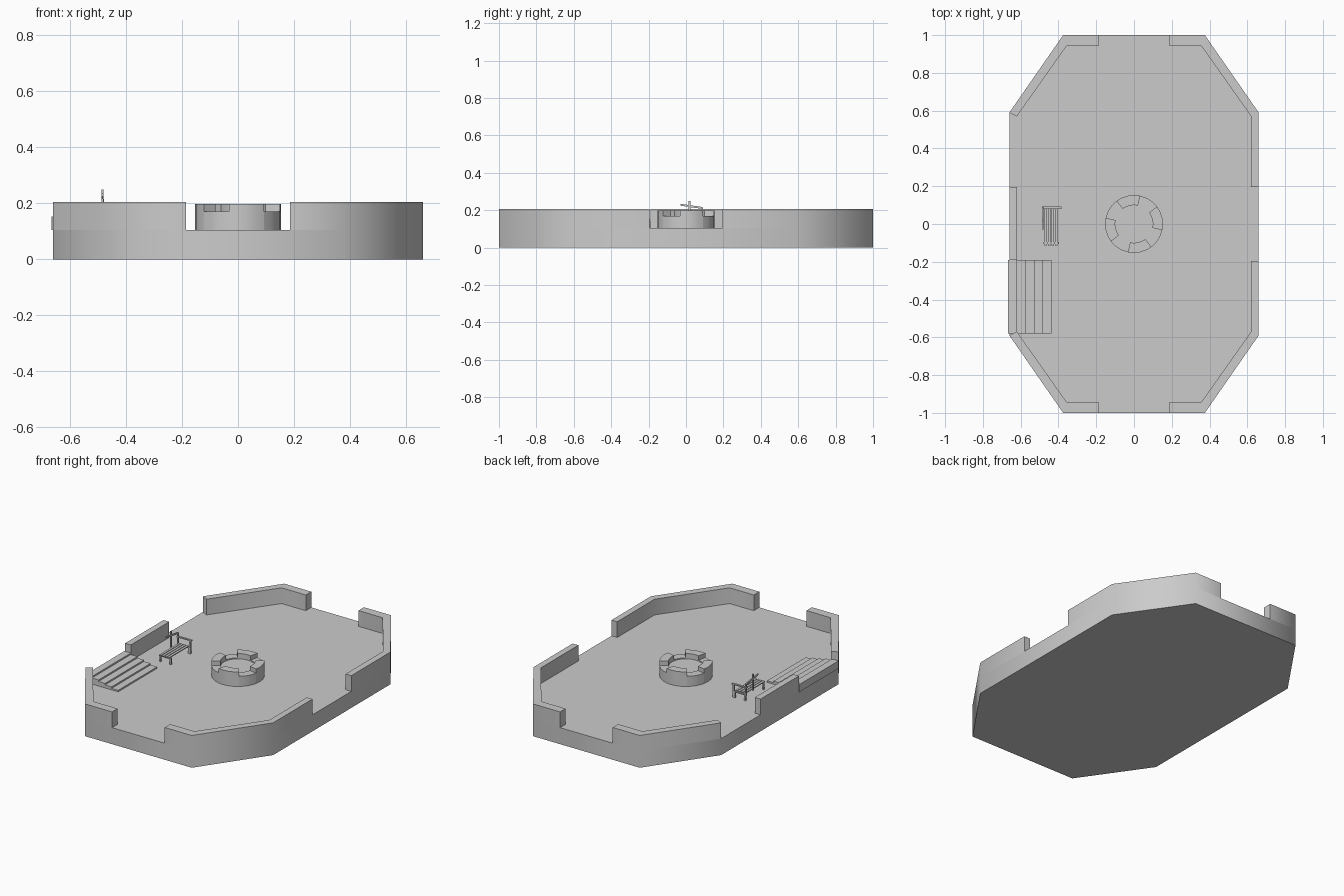
import bpy, bmesh
from math import cos, sin, radians
from mathutils import Vector

if "Cube" in bpy.data.objects:
    bpy.data.objects.remove(bpy.data.objects["Cube"])

FLOOR, TOP = 0.105, 0.205


def prism(name, pts, z0, z1, smooth=60):
    """Extrude a plan outline from z0 to z1."""
    bm = bmesh.new()
    face = bm.faces.new([bm.verts.new((x, y, z0)) for x, y in pts])
    ext = bmesh.ops.extrude_face_region(bm, geom=[face], use_keep_orig=True)
    up = [v for v in ext["geom"] if isinstance(v, bmesh.types.BMVert)]
    bmesh.ops.translate(bm, verts=up, vec=(0, 0, z1 - z0))
    bmesh.ops.recalc_face_normals(bm, faces=bm.faces)
    me = bpy.data.meshes.new(name)
    bm.to_mesh(me)
    bm.free()
    ob = bpy.data.objects.new(name, me)
    bpy.context.collection.objects.link(ob)
    bpy.ops.object.select_all(action='DESELECT')
    ob.select_set(True)
    bpy.context.view_layer.objects.active = ob
    bpy.ops.object.shade_smooth_by_angle(angle=radians(smooth))
    return ob


def box(name, x0, x1, y0, y1, z0, z1):
    return prism(name, [(x0, y0), (x1, y0), (x1, y1), (x0, y1)], z0, z1, 30)


def arc(r, a0, a1, n):
    return [(r * cos(radians(a0 + (a1 - a0) * i / n)),
             r * sin(radians(a0 + (a1 - a0) * i / n))) for i in range(n + 1)]


# Octagonal platform
prism("platform", [(-0.375, -1), (0.375, -1), (0.66, -0.59), (0.66, 0.59),
                   (0.375, 1), (-0.375, 1), (-0.66, 0.59), (-0.66, -0.59)], 0, FLOOR)

# Corner parapets, front and back
right = [(0.185, 1), (0.375, 1), (0.66, 0.59), (0.66, 0.195),
         (0.62, 0.195), (0.62, 0.57), (0.355, 0.945), (0.185, 0.945)]
left = [(-0.185, 1), (-0.375, 1), (-0.66, 0.59),
        (-0.62, 0.57), (-0.355, 0.945), (-0.185, 0.945)]
for side, s in (("back", 1), ("front", -1)):
    prism(side + "_right_parapet", [(x, s * y) for x, y in right], FLOOR, TOP)
    prism(side + "_left_parapet", [(x, s * y) for x, y in left], FLOOR, TOP)

# Middle parapet on the left side
box("left_middle_parapet", -0.66, -0.62, -0.19, 0.195, FLOOR, TOP)

# Stairs rising to the left, one stepped profile extruded along y
n, run, rise = 5, 0.046, 0.0097
profile = [(0, 0), (n * run, 0)]
for i in range(n):
    profile += [((n - i) * run, (i + 1) * rise), ((n - i - 1) * run, (i + 1) * rise)]
stairs = prism("stairs", [(-z, x) for x, z in profile], 0, 0.39, 30)
for v in stairs.data.vertices:
    a, b, c = v.co
    v.co = (b - 0.666, c - 0.58, -a + FLOOR)
bm = bmesh.new()
bm.from_mesh(stairs.data)
bmesh.ops.recalc_face_normals(bm, faces=bm.faces)
bm.to_mesh(stairs.data)
bm.free()

# Round well with four notches in its rim
for k in range(4):
    a = -12 + 90 * k
    prism("well_high_rim", arc(0.153, a, a + 49, 4) + arc(0.1, a, a + 49, 4)[::-1],
          FLOOR, 0.197, 30)
    prism("well_notch", arc(0.153, a + 49, a + 90, 3) + arc(0.1, a + 49, a + 90, 3)[::-1],
          FLOOR, 0.17, 30)
prism("well_fill", arc(0.102, 0, 345, 23), FLOOR, 0.163, 30)

# Bench: seat slats, cross bars and legs
for i in range(4):
    x = -0.475 + i * 0.0185
    box("seat_slat", x, x + 0.014, -0.114, 0.085, 0.146, 0.152)
for y in (-0.1, 0.085):
    box("seat_bar", -0.475, -0.4, y - 0.005, y + 0.005, 0.139, 0.146)
    for x in (-0.475, -0.403):
        box("bench_leg", x - 0.005, x + 0.005, y - 0.005, y + 0.005, FLOOR, 0.146)

# Armrest with its supports
box("armrest", -0.488, -0.385, 0.08, 0.093, 0.186, 0.193)
box("arm_front_post", -0.4, -0.391, 0.081, 0.09, FLOOR, 0.188)
box("arm_back_post", -0.487, -0.479, 0.081, 0.091, 0.14, 0.215)

# Broken backrest: upright and tilted rail
box("back_upright", -0.487, -0.48, 0.014, 0.024, 0.146, 0.25)
rail = box("back_rail", -0.487, -0.48, -0.03, 0.088, 0.207, 0.217)
for v in rail.data.vertices:
    v.co.z += (0.085 - v.co.y) * 0.15
